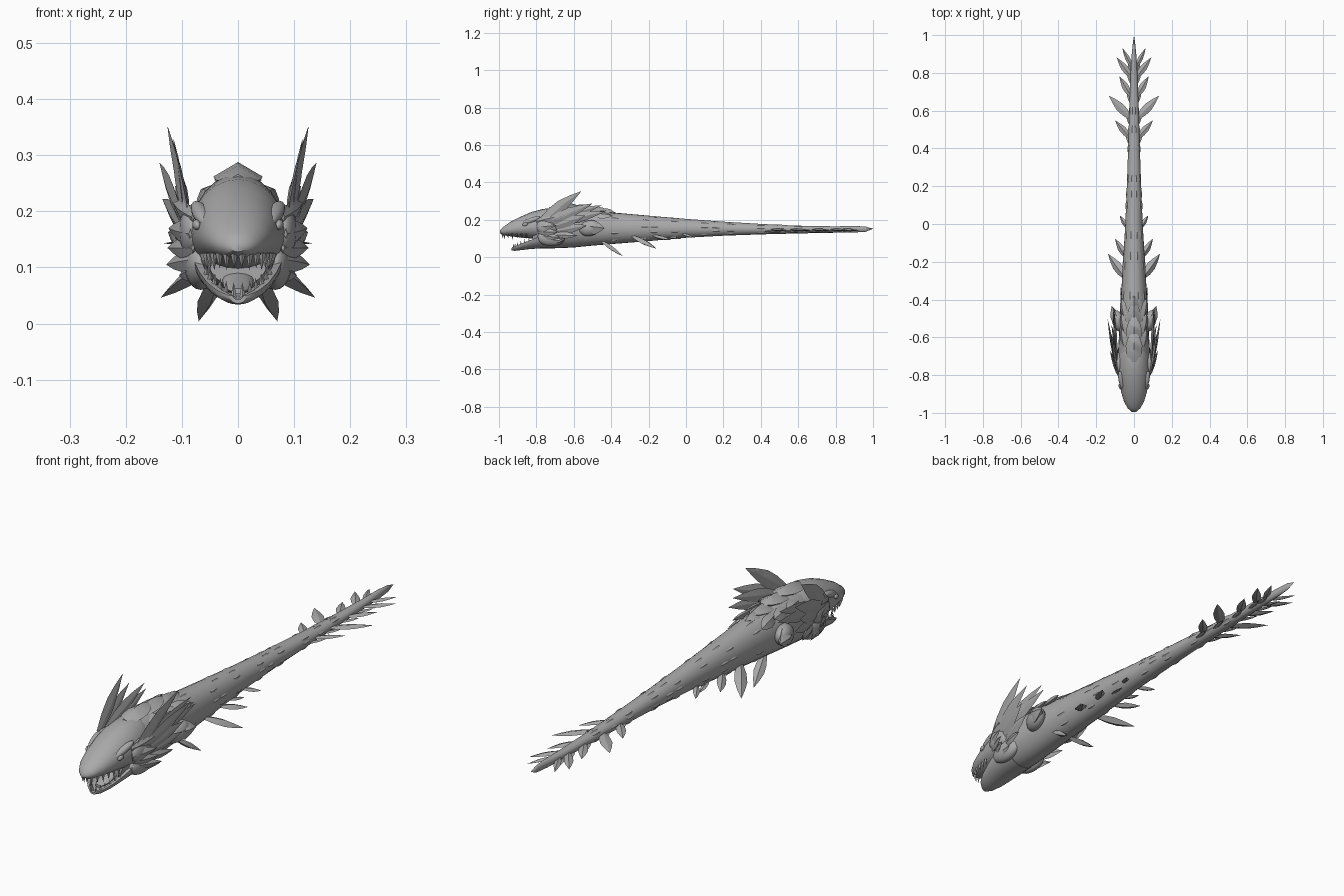
import bpy, bmesh, math
from mathutils import Vector

if "Cube" in bpy.data.objects:
    bpy.data.objects.remove(bpy.data.objects["Cube"])

grey = bpy.data.materials.new("stone_grey")
grey.diffuse_color = (0.4, 0.4, 0.4, 1)
grey.use_nodes = True
grey.node_tree.nodes["Principled BSDF"].inputs["Base Color"].default_value = grey.diffuse_color


def loft(name, rings, angle=40, tip=None):
    """Skin a list of closed rings; an optional tip point closes the end."""
    bm = bmesh.new()
    rows = [[bm.verts.new(p) for p in r] for r in rings]
    n = len(rows[0])
    for a, b in zip(rows, rows[1:]):
        for i in range(n):
            bm.faces.new((a[i], a[(i + 1) % n], b[(i + 1) % n], b[i]))
    bm.faces.new(rows[0])
    if tip is not None:
        t = bm.verts.new(tip)
        for i in range(n):
            bm.faces.new((rows[-1][i], rows[-1][(i + 1) % n], t))
    else:
        bm.faces.new(rows[-1])
    bmesh.ops.recalc_face_normals(bm, faces=bm.faces)
    mesh = bpy.data.meshes.new(name)
    bm.to_mesh(mesh)
    bm.free()
    return finish(bpy.data.objects.new(name, mesh), angle)


def finish(ob, angle):
    if ob.name not in bpy.context.collection.objects:
        bpy.context.collection.objects.link(ob)
    ob.data.materials.append(grey)
    bpy.ops.object.select_all(action='DESELECT')
    bpy.context.view_layer.objects.active = ob
    ob.select_set(True)
    bpy.ops.object.shade_smooth_by_angle(angle=math.radians(angle))
    return ob


def section(y, w, zb, zm, zt, n=24):
    """Egg-shaped cross-section with its widest level at zm."""
    pts = []
    for i in range(n):
        a = 2 * math.pi * i / n
        s = math.sin(a)
        pts.append((w * math.cos(a), y, zm + s * ((zt - zm) if s > 0 else (zm - zb))))
    return pts


def leaf(name, base, tip, width, thick, normal,
         shape=((0, .45), (.25, .9), (.5, 1), (.75, .6)), angle=25):
    """Pointed blade with a ridge on both faces."""
    b, t = Vector(base), Vector(tip)
    d = (t - b).normalized()
    side = d.cross(Vector(normal)).normalized()
    up = side.cross(d)
    rings = []
    for f, k in shape:
        c = b.lerp(t, f)
        rings.append([c + side * width * k / 2, c + up * thick * k / 2,
                      c - side * width * k / 2, c - up * thick * k / 2])
    return loft(name, rings, angle, t)


def leaf_pair(name, base, tip, width, thick, normal, **kw):
    for s, tag in ((1, "_right"), (-1, "_left")):
        m = lambda p: (p[0] * s, p[1], p[2])
        leaf(name + tag, m(base), m(tip), width, thick, m(normal), **kw)


def blob_pair(name, loc, size, rot=(0, 0, 0)):
    for s, tag in ((1, "_right"), (-1, "_left")):
        bpy.ops.mesh.primitive_uv_sphere_add(
            segments=16, ring_count=10, location=(loc[0] * s, loc[1], loc[2]),
            rotation=(rot[0], rot[1] * s, rot[2] * s))
        ob = bpy.context.object
        ob.name = name + tag
        ob.scale = size
        finish(ob, 60)


# Long tapering body: y, half width, bottom, middle, top
BODY = [(-.82, .055, .065, .12, .20), (-.76, .082, .05, .14, .245),
        (-.68, .085, .048, .145, .262), (-.6, .08, .052, .15, .26),
        (-.5, .076, .062, .15, .25), (-.4, .07, .07, .152, .24),
        (-.2, .058, .086, .152, .222), (0, .046, .104, .152, .205),
        (.2, .038, .115, .151, .19), (.4, .031, .122, .15, .178),
        (.6, .025, .127, .149, .168), (.8, .018, .131, .149, .165),
        (.9, .012, .132, .15, .167), (.96, .006, .136, .152, .164)]
loft("body", [section(*r) for r in BODY], 50, (0, 1, .152))

# Upper head and snout
HEAD = [(-.995, .012, .128, .135, .145), (-.975, .034, .117, .14, .163),
        (-.94, .053, .112, .148, .188), (-.89, .068, .106, .155, .214),
        (-.83, .079, .1, .16, .24), (-.77, .086, .09, .162, .257),
        (-.7, .084, .09, .16, .266), (-.64, .07, .1, .16, .258)]
loft("upper_head", [section(*r) for r in HEAD], 50, (0, -.58, .2))


def jaw_ring(y, w, zb, zt, wall):
    """U-shaped trough section: outer arc, then inner arc back."""
    pts = []
    for k in (0, 1):
        for i in range(13):
            a = math.pi * (i if k == 0 else 12 - i) / 12
            pts.append(((w - wall * k) * math.cos(a), y,
                        zt - (zt - zb - wall * k) * math.sin(a)))
    return pts


# Lower jaw, tongue
JAW = [(-.932, .016, .036, .05, .007), (-.915, .037, .034, .059, .009),
       (-.88, .055, .038, .073, .011), (-.83, .069, .044, .092, .012),
       (-.78, .079, .047, .112, .014), (-.7, .082, .047, .13, .016)]
loft("lower_jaw", [jaw_ring(*r) for r in JAW], 45)
TONGUE = [(-.90, .012, .053, .058, .063), (-.87, .025, .053, .064, .072),
          (-.82, .028, .06, .078, .09), (-.74, .028, .07, .09, .11)]
loft("tongue", [section(*r, n=12) for r in TONGUE], 50)

# Teeth rows following the two jaw rims
CONE = ((0, 1), (.5, .55))
for i, (x, y) in enumerate([(.007, -.982), (.021, -.972), (.034, -.953),
                            (.044, -.93), (.051, -.905), (.057, -.88), (.062, -.855)]):
    leaf_pair(f"upper_tooth_{i}", (x, y, .126), (x * .95, y + .004, .098 - .003 * (i % 2)),
              .013, .011, (0, 1, 0), shape=CONE)
for i, (x, y, z) in enumerate([(.008, -.923, .047), (.022, -.914, .05), (.033, -.9, .056),
                               (.043, -.883, .064), (.051, -.862, .072), (.058, -.84, .08)]):
    leaf_pair(f"lower_tooth_{i}", (x, y, z), (x * .95, y, z + .026),
              .011, .009, (0, 1, 0), shape=CONE)

# Brows, eyes, cheeks and shoulder lumps
blob_pair("brow", (.066, -.83, .196), (.015, .055, .014), (.35, 0, -.2))
blob_pair("eye", (.074, -.86, .176), (.007, .015, .009), (.2, 0, -.2))
blob_pair("cheek", (.08, -.74, .165), (.026, .06, .048))
blob_pair("jaw_muscle", (.066, -.72, .105), (.03, .075, .045))
blob_pair("shoulder", (.082, -.515, .155), (.034, .06, .042), (.2, 0, -.3))
leaf_pair("shoulder_point", (.085, -.54, .16), (.118, -.435, .155), .075, .05, (1, 0, .2))

# Head fins: tall swept blades on each side of the skull
FINS = [((.09, -.77, .2), (.126, -.56, .353), .062), ((.098, -.75, .2), (.115, -.6, .33), .06),
        ((.1, -.74, .19), (.14, -.5, .287), .056), ((.098, -.73, .185), (.134, -.55, .262), .06),
        ((.09, -.72, .2), (.105, -.45, .278), .05), ((.09, -.72, .18), (.112, -.43, .245), .055),
        ((.09, -.72, .16), (.135, -.54, .222), .055), ((.085, -.7, .14), (.12, -.53, .17), .05)]
for i, (b, t, w) in enumerate(FINS):
    leaf_pair(f"head_fin_{i}", b, t, w, .014, (1, -.1, -.15))

# Cheek fringe: short spikes behind the jaw
FRINGE = [((.08, -.8, .19), (.116, -.7, .215)), ((.085, -.8, .16), (.124, -.69, .17)),
          ((.08, -.79, .135), (.126, -.68, .135)), ((.075, -.78, .115), (.128, -.67, .105)),
          ((.07, -.77, .1), (.105, -.65, .085)), ((.085, -.7, .12), (.115, -.58, .115))]
for i, (b, t) in enumerate(FRINGE):
    leaf_pair(f"cheek_spike_{i}", b, t, .036, .014, (1, -.4, 0))

# Overlapping ridged plates along the neck
SHELL = ((0, .55), (.25, .95), (.5, 1), (.75, .72))
for i, (y, z, l, w) in enumerate([(-.73, .252, .17, .088), (-.64, .248, .16, .084),
                                  (-.55, .238, .14, .074), (-.48, .232, .1, .056)]):
    leaf(f"neck_plate_{i}", (0, y, z), (0, y + l, z + .02 - .004 * i), w, .052,
         (0, 0, 1), shape=SHELL, angle=60)
for i, y in enumerate((-.66, -.58, -.5)):
    leaf_pair(f"side_plate_{i}", (.045, y, .228), (.066, y + .11, .236 - .008 * i),
              .05, .022, (.7, 0, .7), shape=SHELL, angle=40)

# Belly spikes and small side fins
SPIKES = [((.038, -.45, .085), (.07, -.335, .004), .042), ((.045, -.285, .112), (.138, -.158, .046), .05),
          ((.042, -.175, .115), (.1, -.078, .092), .036), ((.035, -.02, .125), (.075, .045, .105), .026),
          ((.03, -.1, .11), (.045, -.02, .096), .02)]
for i, (b, t, w) in enumerate(SPIKES):
    leaf_pair(f"belly_spike_{i}", b, t, w, w * .55, (.3, 0, 1), angle=45)

# Paired leaf fins on the tail
TAIL = [(.02, .455, .1, .548, .036), (.018, .56, .133, .68, .046), (.015, .675, .078, .782, .036),
        (.012, .775, .092, .882, .036), (.008, .825, .062, .932, .026)]
for i, (x, y, tx, ty, w) in enumerate(TAIL):
    leaf_pair(f"tail_fin_{i}", (x, y, .148), (tx, ty, .143), w, .014, (0, 0, 1))
    leaf_pair(f"tail_bract_{i}", (x, y - .04, .14), (x + .025, y + .05, .132), .02, .01, (0, 0, 1))


def body_at(y):
    for a, b in zip(BODY, BODY[1:]):
        if a[0] <= y <= b[0]:
            f = (y - a[0]) / (b[0] - a[0])
            return [p + (q - p) * f for p, q in zip(a, b)]


# Small flat scutes scattered in rows over the body
for i, y in enumerate((-.4, -.24, -.19, -.08, .08, .14, .22, .38, .48, .58)):
    for j, deg in enumerate((-50, -18, 8, 40, 72)):
        if (i + j) % 3 == 2:
            continue
        a = math.radians(deg)
        pts = []
        for yy in (y, y + .045):
            _, w, zb, zm, zt = body_at(yy)
            h = zt - zm if deg > 0 else zm - zb
            pts.append((w * math.cos(a), yy, zm + h * math.sin(a)))
        leaf_pair(f"scute_{i}_{j}", pts[0], pts[1], .013, .007,
                  (math.cos(a), 0, math.sin(a)))
